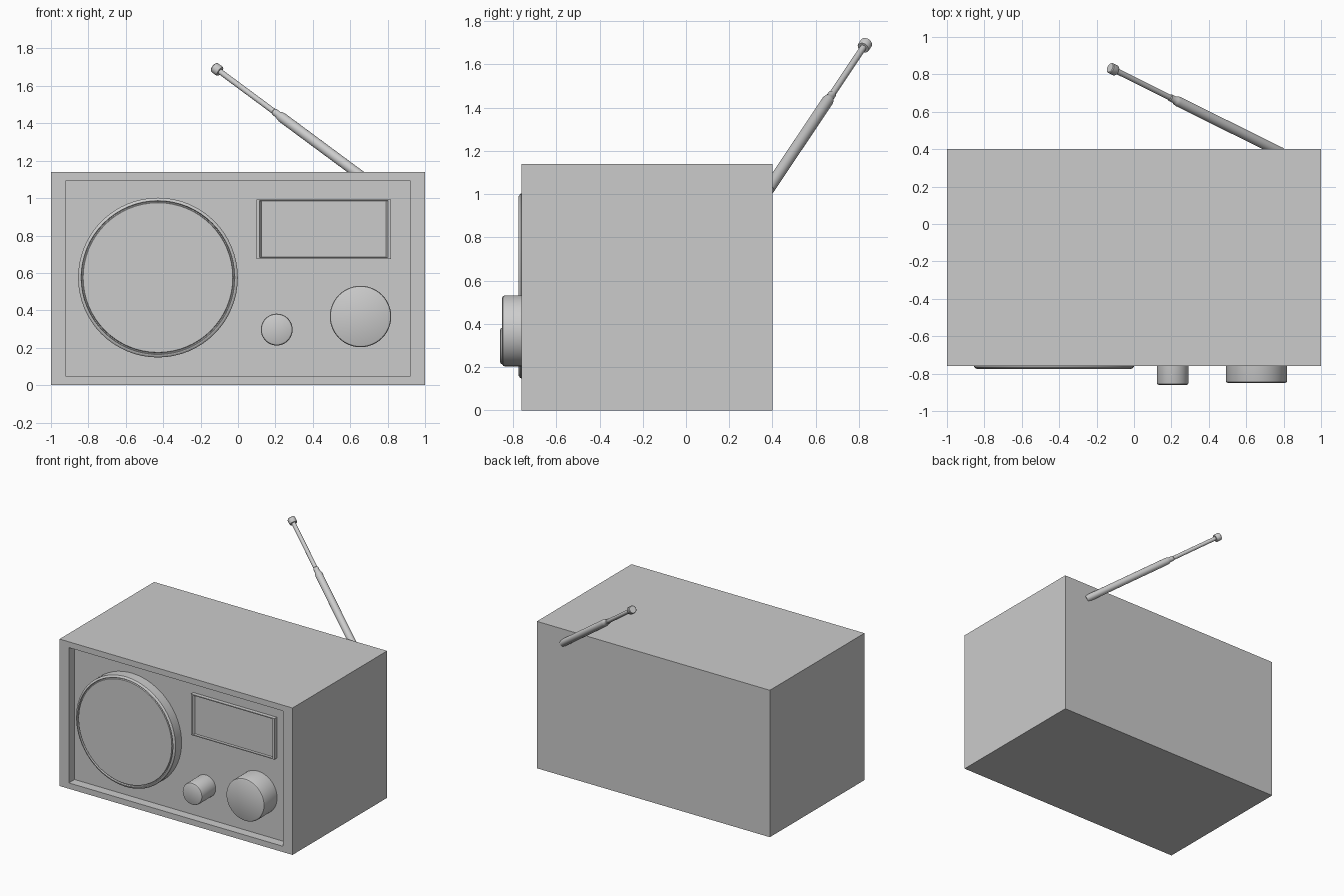
import bpy, bmesh, math
from mathutils import Vector

if "Cube" in bpy.data.objects:
    bpy.data.objects.remove(bpy.data.objects["Cube"])

grey = bpy.data.materials.new("light grey")
grey.diffuse_color = (0.6, 0.6, 0.6, 1)
grey.use_nodes = True
grey.node_tree.nodes["Principled BSDF"].inputs["Base Color"].default_value = grey.diffuse_color


def skin(name, loops, smooth=False):
    """Bridge equal-length loops of points and cap both ends."""
    bm = bmesh.new()
    rings = [[bm.verts.new(p) for p in loop] for loop in loops]
    n = len(rings[0])
    for a, b in zip(rings, rings[1:]):
        for i in range(n):
            j = (i + 1) % n
            bm.faces.new((a[i], a[j], b[j], b[i]))
    bm.faces.new(rings[0][::-1])
    bm.faces.new(rings[-1])
    bmesh.ops.recalc_face_normals(bm, faces=bm.faces)
    mesh = bpy.data.meshes.new(name)
    bm.to_mesh(mesh)
    bm.free()
    mesh.materials.append(grey)
    ob = bpy.data.objects.new(name, mesh)
    bpy.context.collection.objects.link(ob)
    if smooth:
        bpy.ops.object.select_all(action='DESELECT')
        ob.select_set(True)
        bpy.context.view_layer.objects.active = ob
        bpy.ops.object.shade_smooth_by_angle(angle=math.radians(35))
    return ob


def rect_part(name, rects):
    """Nested rectangles given as (x0, x1, z0, z1, y)."""
    return skin(name, [[(x0, y, z0), (x1, y, z0), (x1, y, z1), (x0, y, z1)]
                       for x0, x1, z0, z1, y in rects])


def lathe(name, start, direction, profile, sides):
    """Turn a (radius, distance) profile about an axis."""
    q = Vector(direction).to_track_quat('Z', 'Y')
    loops = []
    for r, h in profile:
        loops.append([Vector(start) + q @ Vector((r * math.cos(2 * math.pi * i / sides),
                                                  r * math.sin(2 * math.pi * i / sides), h))
                      for i in range(sides)])
    return skin(name, loops, True)


PANEL = -0.69
FRONT = (0, -1, 0)

# Cabinet with recessed front panel
rect_part("cabinet", [(-1, 1, 0, 1.14, 0.40), (-1, 1, 0, 1.14, -0.76),
                      (-0.92, 0.92, 0.045, 1.095, -0.76),
                      (-0.92, 0.92, 0.045, 1.095, PANEL)])

# Tuning display: frame with sunken window
rect_part("display", [(0.10, 0.817, 0.675, 0.993, PANEL), (0.10, 0.817, 0.675, 0.993, -0.72),
                      (0.115, 0.802, 0.682, 0.986, -0.72), (0.125, 0.792, 0.684, 0.984, -0.703)])

# Round speaker: rim, groove and flat grille
lathe("speaker", (-0.428, PANEL, 0.575), FRONT,
      [(0.427, 0), (0.427, 0.074), (0.424, 0.078), (0.415, 0.084), (0.411, 0.084),
       (0.408, 0.072), (0.403, 0.072), (0.400, 0.082)], 64)

# Knobs
for name, x, z, r, depth in (("volume_knob", 0.207, 0.297, 0.085, 0.17),
                             ("tuning_knob", 0.655, 0.367, 0.164, 0.16)):
    lathe(name, (x, PANEL, z), FRONT,
          [(r, 0), (r, depth - 0.012), (r - 0.003, depth - 0.004), (r - 0.01, depth)], 48)

# Telescopic antenna leaning back and to the left
lathe("antenna", (0.75, 0.40, 1.05), (-0.878, 0.435, 0.65),
      [(0.027, -0.05), (0.027, 0.69), (0.024, 0.705), (0.019, 0.715), (0.019, 0.745),
       (0.015, 0.75), (0.015, 1.133), (0.026, 1.133), (0.029, 1.138),
       (0.029, 1.172), (0.025, 1.177)], 24)
